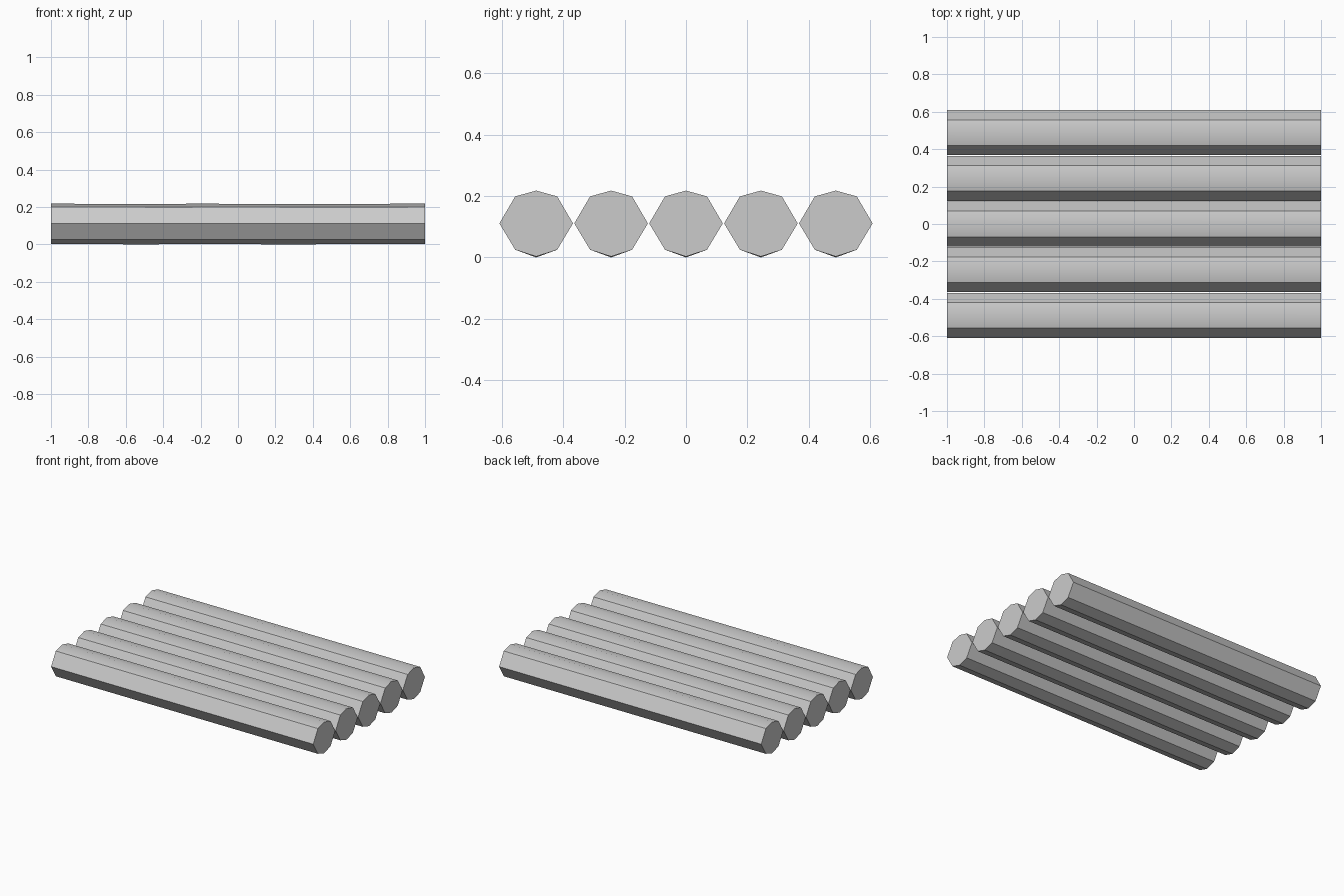
import bpy, bmesh

if "Cube" in bpy.data.objects:
    bpy.data.objects.remove(bpy.data.objects["Cube"])

LOGS, PITCH, MID = 5, 0.2443, 0.111
# Rings along the log: x position and slight sag of crest and keel
RINGS = [(-1, 0), (-0.49, -0.003), (-0.21, 0), (0.23, -0.003), (1, 0)]


def section(sag):
    """Eight-sided log cross-section as (y, z) points."""
    return [(0.12, MID), (0.0685, 0.199), (0, 0.218 + sag), (-0.0685, 0.199),
            (-0.12, MID), (-0.0685, 0.025), (0, 0.003 + sag), (0.0685, 0.025)]


def make_log(name, y0):
    bm = bmesh.new()
    loops = [[bm.verts.new((x, y + y0, z)) for y, z in section(sag)]
             for x, sag in RINGS]
    # Long sides
    for a, b in zip(loops, loops[1:]):
        for i in range(8):
            j = (i + 1) % 8
            bm.faces.new((a[i], a[j], b[j], b[i]))
    # End caps
    bm.faces.new(loops[0])
    bm.faces.new(loops[-1])
    bmesh.ops.recalc_face_normals(bm, faces=bm.faces)
    mesh = bpy.data.meshes.new(name)
    bm.to_mesh(mesh)
    bm.free()
    obj = bpy.data.objects.new(name, mesh)
    bpy.context.collection.objects.link(obj)
    # Soft crest and keel, sharp shoulders
    bpy.ops.object.select_all(action='DESELECT')
    obj.select_set(True)
    bpy.context.view_layer.objects.active = obj
    bpy.ops.object.shade_smooth_by_angle(angle=0.6)


# Row of logs side by side
for k in range(LOGS):
    make_log(f"log_{k + 1}", (k - (LOGS - 1) / 2) * PITCH)
